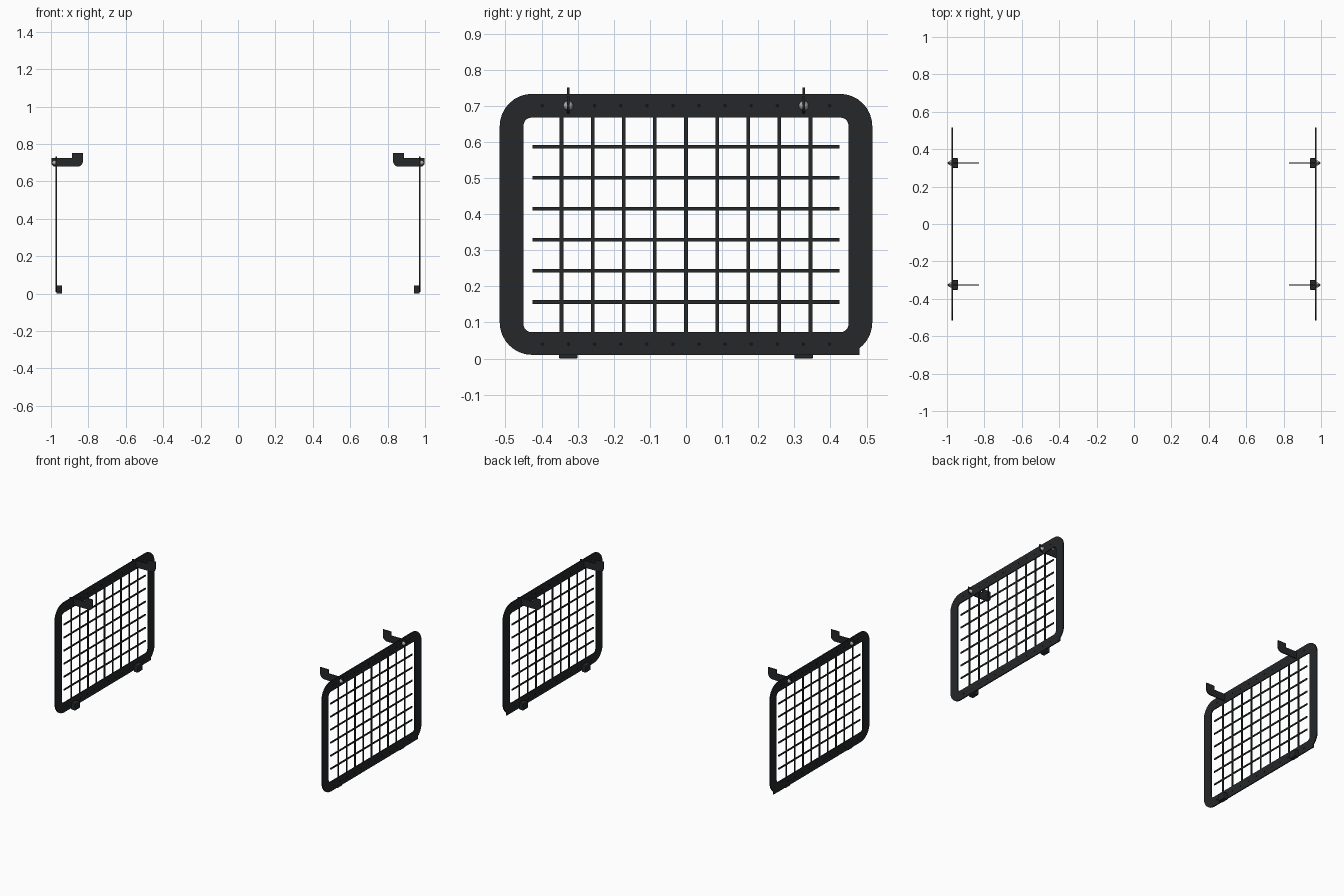
import bpy, bmesh, math
from mathutils import Matrix

if "Cube" in bpy.data.objects:
    bpy.data.objects.remove(bpy.data.objects["Cube"])

def material(name, c):
    m = bpy.data.materials.new(name)
    m.diffuse_color = (*c, 1)
    m.use_nodes = True
    m.node_tree.nodes["Principled BSDF"].inputs["Base Color"].default_value = m.diffuse_color
    return m

BLACK = material("black_coating", (0.018, 0.02, 0.022))
DARK = material("rivet_black", (0.006, 0.006, 0.006))
STEEL = material("steel", (0.45, 0.45, 0.45))
XP = 0.9725  # panel plane

def finish(name, bm, mat, smooth=False):
    bmesh.ops.recalc_face_normals(bm, faces=bm.faces)
    me = bpy.data.meshes.new(name)
    bm.to_mesh(me)
    bm.free()
    me.materials.append(mat)
    ob = bpy.data.objects.new(name, me)
    bpy.context.collection.objects.link(ob)
    mod = ob.modifiers.new("other_side", 'MIRROR')
    mod.use_axis = (True, False, False)
    mod.use_mirror_merge = False
    if smooth:
        bpy.ops.object.select_all(action='DESELECT')
        ob.select_set(True)
        bpy.context.view_layer.objects.active = ob
        bpy.ops.object.shade_smooth_by_angle(angle=math.radians(35))
    return ob

def add_box(bm, x0, x1, y0, y1, z0, z1):
    m = Matrix.Translation(((x0+x1)/2, (y0+y1)/2, (z0+z1)/2)) @ Matrix.Diagonal((x1-x0, y1-y0, z1-z0, 1))
    bmesh.ops.create_cube(bm, size=1, matrix=m)

def rounded(pts, radii, seg=8):
    # polygon with rounded corners (quadratic fillet for each corner)
    out = []
    n = len(pts)
    for i, (p, r) in enumerate(zip(pts, radii)):
        if r == 0:
            out.append(p)
            continue
        ends = []
        for q in (pts[i-1], pts[(i+1) % n]):
            d = math.dist(p, q)
            ends.append(((q[0]-p[0])/d, (q[1]-p[1])/d))
        a, b = ends
        for k in range(seg+1):
            t = k/seg*math.pi/2
            u, v = r*(1-math.sin(t)), r*(1-math.cos(t))
            out.append((p[0]+a[0]*u+b[0]*v, p[1]+a[1]*u+b[1]*v))
    return out

def rect(y0, y1, z0, z1, r):
    return rounded([(y0, z0), (y1, z0), (y1, z1), (y0, z1)], [r]*4)

# Flat frame with rounded opening
bm = bmesh.new()
rings = []
for pts, x in ((rect(-.516, .516, .01, .733, .09), .976), (rect(-.45, .45, .073, .667, .022), .976),
               (rect(-.45, .45, .073, .667, .022), .969), (rect(-.516, .516, .01, .733, .09), .969)):
    rings.append([bm.verts.new((x, y, z)) for y, z in pts])
n = len(rings[0])
for j in range(4):
    a, b = rings[j], rings[(j+1) % 4]
    for i in range(n):
        k = (i+1) % n
        bm.faces.new((a[i], a[k], b[k], b[i]))
finish("panel_frame", bm, BLACK, True)

# Lower edge strip
bm = bmesh.new()
add_box(bm, .969, .9755, -.42, .481, .01, .03)
finish("bottom_strip", bm, BLACK)

# Grid bars
bm = bmesh.new()
for i in range(-4, 5):
    y = i*0.0862
    add_box(bm, .970, .9752, y-.005, y+.005, .06, .68)
finish("vertical_bars", bm, BLACK)
bm = bmesh.new()
for i in range(6):
    z = .1566+i*.0859
    add_box(bm, .9695, .9747, -.425, .425, z-.005, z+.005)
finish("horizontal_bars", bm, BLACK)

# Rivets along the top and bottom rails
bm = bmesh.new()
for z in (.04, .70):
    for i in range(12):
        y = (i-5.5)*.0723
        if z > .5 and i in (1, 10):
            continue
        m = Matrix.Translation((XP, y, z)) @ Matrix.Rotation(math.pi/2, 4, 'Y')
        bmesh.ops.create_cone(bm, cap_ends=True, segments=12, radius1=.005, radius2=.005, depth=.009, matrix=m)
finish("rivets", bm, DARK)

for y, tag in ((-.326, "front"), (.326, "rear")):
    # Upright hook plate reaching inwards
    prof = rounded([(.998, .679), (.998, .725), (.888, .725), (.888, .751), (.829, .751), (.829, .679)],
                   [.022, 0, 0, 0, 0, .03])
    bm = bmesh.new()
    f = bm.faces.new([bm.verts.new((x, y-.003, z)) for x, z in prof])
    g = bmesh.ops.extrude_face_region(bm, geom=[f])
    bmesh.ops.translate(bm, vec=(0, .006, 0), verts=[v for v in g['geom'] if isinstance(v, bmesh.types.BMVert)])
    finish(tag + "_hook_plate", bm, BLACK, True)

    # Domed bolt head
    bm = bmesh.new()
    m = Matrix.Translation((.975, y, .70)) @ Matrix.Diagonal((1.5, 1, 1, 1))
    bmesh.ops.create_uvsphere(bm, u_segments=20, v_segments=12, radius=.0135, matrix=m)
    bmesh.ops.bisect_plane(bm, geom=bm.verts[:]+bm.edges[:]+bm.faces[:], plane_co=(.97, 0, 0),
                           plane_no=(1, 0, 0), clear_inner=True)
    bmesh.ops.holes_fill(bm, edges=[e for e in bm.edges if e.is_boundary])
    finish(tag + "_bolt", bm, STEEL, True)

    # Rubber foot block on the inner face
    bm = bmesh.new()
    add_box(bm, .941, .978, y-.026, y+.026, 0, .044)
    for v in bm.verts:
        if v.co.x > .96:
            v.co.x = .9700
    foot = finish(tag + "_foot", bm, BLACK)
    bev = foot.modifiers.new("soft_edges", 'BEVEL')
    bev.width = .003
    bev.segments = 2
